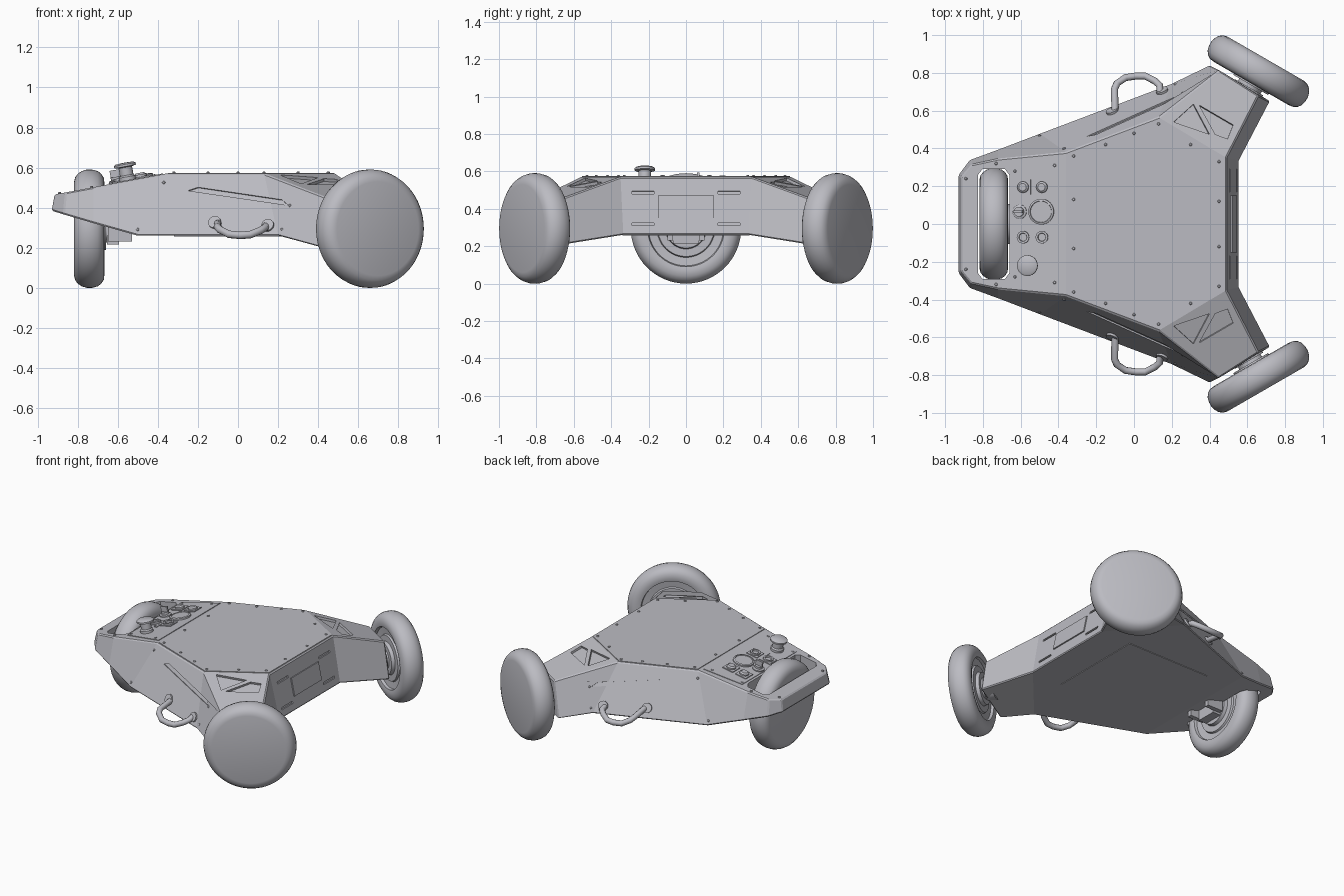
import bpy, bmesh, math
from mathutils import Vector, Matrix

if bpy.data.objects.get("Cube"):
    bpy.data.objects.remove(bpy.data.objects["Cube"])

grey = bpy.data.materials.new("light_grey")
grey.use_nodes = True
COLOUR = (0.50, 0.50, 0.54, 1)
grey.diffuse_color = COLOUR
grey.node_tree.nodes["Principled BSDF"].inputs["Base Color"].default_value = COLOUR


def finish(name, bm, smooth=False):
    bmesh.ops.recalc_face_normals(bm, faces=bm.faces[:])
    me = bpy.data.meshes.new(name)
    bm.to_mesh(me)
    bm.free()
    ob = bpy.data.objects.new(name, me)
    bpy.context.collection.objects.link(ob)
    me.materials.append(grey)
    if smooth:
        bpy.ops.object.select_all(action='DESELECT')
        ob.select_set(True)
        bpy.context.view_layer.objects.active = ob
        bpy.ops.object.shade_smooth_by_angle(angle=math.radians(35))
    return ob


def prism(bm, pts, up, down):
    """Extrude a flat outline outwards by up and inwards by down."""
    pts = [Vector(p) for p in pts]
    n = sum((a.cross(b) for a, b in zip(pts, pts[1:] + pts[:1])), Vector()).normalized()
    if n.dot(sum(pts, Vector()) / len(pts) - Vector((0, 0, 0.4))) < 0:
        n = -n
    hi = [bm.verts.new(p + n * up) for p in pts]
    lo = [bm.verts.new(p - n * down) for p in pts]
    bm.faces.new(hi)
    bm.faces.new(lo[::-1])
    for i in range(len(pts)):
        j = (i + 1) % len(pts)
        bm.faces.new((hi[i], lo[i], lo[j], hi[j]))


def plate(name, pts, up=0.004, down=0.004):
    bm = bmesh.new()
    prism(bm, pts, up, down)
    return finish(name, bm)


def lathe(name, profile, matrix, steps=64):
    """Spin (radius, height) points around local z."""
    bm = bmesh.new()
    vs = [bm.verts.new((r, 0, h)) for r, h in profile]
    es = [bm.edges.new(e) for e in zip(vs, vs[1:])]
    bmesh.ops.spin(bm, geom=vs + es, axis=(0, 0, 1), cent=(0, 0, 0),
                   angle=math.tau, steps=steps, use_duplicate=False)
    bmesh.ops.remove_doubles(bm, verts=bm.verts[:], dist=1e-5)
    bm.transform(matrix)
    return finish(name, bm, True)


def box(name, size, matrix):
    bm = bmesh.new()
    bmesh.ops.create_cube(bm, size=1)
    bm.transform(matrix @ Matrix.Diagonal((*size, 1)))
    return finish(name, bm)


def aim(loc, normal):
    return Matrix.Translation(loc) @ Vector(normal).to_track_quat('Z', 'Y').to_matrix().to_4x4()


# Surfaces of the hull as simple functions
def nose_z(x): return 0.57 + 0.1875 * (x + 0.36)
def side_y(x, z): return 0.516 + 0.3776 * x + 0.494 * (0.57 - z)
def rear_x(z): return 0.49 + 0.21 * (0.57 - z)
def arm_z(x, y): return 0.57 - 0.325 * ((x - 0.13) * 0.513 + (y - 0.565) * 0.858)


NOSE_N, SIDE_N = (-0.184, 0, 0.983), (-0.32, 0.85, 0.42)

# Hull: upper points t*, C-G and lower points o*, d-h on the left half
P = {"t0": (-0.915, 0.25, nose_z(-0.915)), "t1": (-0.86, 0.315, nose_z(-0.86)),
     "t2": (-0.72, 0.345, nose_z(-0.72)), "C": (-0.36, 0.38, 0.57),
     "D": (0.13, 0.565, 0.57), "E": (0.49, 0.35, 0.57),
     "F": (0.45, 0.815, arm_z(0.45, 0.815)), "G": (0.66, 0.68, arm_z(0.66, 0.68)),
     "o0": (-0.93, 0.26, 0.385), "o1": (-0.87, 0.34, 0.366), "o2": (-0.72, 0.395, 0.322),
     "d": (-0.50, 0.48, 0.26), "e": (0.20, 0.745, 0.26), "f": (0.40, 0.84, 0.205),
     "g": (0.72, 0.65, 0.21), "h": (0.555, 0.335, 0.26)}
half_faces = ["t0 t1 o1 o0", "t1 t2 o2 o1", "t2 C d o2", "C D e d", "D F f e",
              "F G g f", "E h g G", "D E G F", "e f g h"]
centre_faces = ["t0 o0", "t0 t1 t2 C", "C D E", "E h", "d e h", "o0 o1 o2 d"]
bm = bmesh.new()
V = {(k, s): bm.verts.new((x, s * y, z)) for k, (x, y, z) in P.items() for s in (1, -1)}
for f in half_faces:
    for s in (1, -1):
        bm.faces.new([V[k, s] for k in f.split()])
for f in centre_faces:
    ks = f.split()
    bm.faces.new([V[k, 1] for k in ks] + [V[k, -1] for k in ks[::-1]])
hull = finish("hull", bm)
bev = hull.modifiers.new("edge_bevel", 'BEVEL')
bev.width, bev.segments, bev.limit_method = 0.007, 1, 'ANGLE'

# Cutters: wheel slot, arm windows, side grooves and rear vents
bm = bmesh.new()
corner = [(0.06, 0.29), (0.083, 0.26)]
ring = corner + [(x, -y) for x, y in corner[::-1]]
ring += [(-x, -y) for x, y in ring]
prism(bm, [(-0.743 + x, y, 0.6) for x, y in ring], 0.2, 0.4)
for s in (1, -1):
    for tri in ([(0.21, 0.54), (0.315, 0.635), (0.40, 0.475)],
                [(0.345, 0.63), (0.525, 0.525), (0.495, 0.45), (0.43, 0.475)]):
        prism(bm, [(x, s * y, arm_z(x, y)) for x, y in tri], 0.02, 0.015)
    groove = [(-0.25, 0.485), (-0.20, 0.502), (0.22, 0.44), (0.25, 0.412)]
    prism(bm, [(x, s * side_y(x, z), z) for x, z in groove], 0.01, 0.008)
    for z in (0.31, 0.48):
        prism(bm, [(rear_x(c), s * y, c) for y, c in
                   ((0.17, z), (0.29, z), (0.29, z + 0.015), (0.17, z + 0.015))], 0.02, 0.012)
cutter = finish("hull_cutter", bm)
cutter.hide_render = True
cutter.hide_set(True)
cutter.display_type = 'WIRE'
cut = hull.modifiers.new("openings", 'BOOLEAN')
cut.object, cut.operation, cut.solver = cutter, 'DIFFERENCE', 'EXACT'

# Cover plates
top = [(-0.35, 0.372), (0.13, 0.555), (0.48, 0.345)]
plate("top_cover", [(x, y, 0.57) for x, y in top] + [(x, -y, 0.57) for x, y in top[::-1]])
plate("control_plate", [(x, y, nose_z(x)) for x, y in
                        ((-0.645, -0.30), (-0.645, 0.30), (-0.375, 0.34), (-0.375, -0.34))])
plate("rear_plate", [(rear_x(z), y, z) for y, z in
                     ((-0.15, 0.35), (0.15, 0.35), (0.15, 0.47), (-0.15, 0.47))], 0.008)
plate("bottom_cover", [(-0.32, -0.34, 0.26), (0.32, -0.34, 0.26), (0.32, 0.34, 0.26), (-0.32, 0.34, 0.26)])

# Wheels: flat outer disc, rounded tyre, stepped inner rim and hub
wheel = [(0, 0.075), (0.235, 0.075), (0.258, 0.069), (0.275, 0.056), (0.288, 0.036),
         (0.295, 0.012), (0.295, -0.015), (0.288, -0.042), (0.275, -0.06), (0.255, -0.073),
         (0.225, -0.077), (0.205, -0.073), (0.20, -0.055), (0.155, -0.05), (0.15, -0.062),
         (0.11, -0.062), (0.105, -0.085), (0.07, -0.085), (0.065, -0.125), (0, -0.125)]
lathe("front_wheel", wheel, aim((-0.743, 0, 0.295), (-1, 0, 0)))
for s, side in ((1, "left"), (-1, "right")):
    axis = Vector((0.5, 0.866 * s, 0))
    hub = Vector((0.66, 0.81 * s, 0.295))
    lathe(side + "_wheel", wheel, aim(hub, axis))
    lathe(side + "_axle", [(0, -0.16), (0.085, -0.16), (0.085, -0.1), (0, -0.1)], aim(hub, axis), 32)

    # Carrying handle
    cu = bpy.data.curves.new(side + "_handle", 'CURVE')
    cu.dimensions, cu.bevel_depth, cu.bevel_resolution, cu.use_fill_caps = '3D', 0.019, 3, True
    path = [(-0.10, 0.57, 0.325), (-0.103, 0.715, 0.305), (-0.09, 0.745, 0.29), (-0.045, 0.775, 0.267),
            (0.01, 0.783, 0.262), (0.06, 0.783, 0.265), (0.11, 0.757, 0.285), (0.135, 0.735, 0.30),
            (0.14, 0.66, 0.315)]
    sp = cu.splines.new('POLY')
    sp.points.add(len(path) - 1)
    for p, (x, y, z) in zip(sp.points, path):
        p.co = (x, y * s, z, 1)
    sp.use_smooth = True
    cu.materials.append(grey)
    bpy.context.collection.objects.link(bpy.data.objects.new(side + "_handle", cu))
    for x, z in ((-0.115, 0.325), (0.15, 0.31)):
        n = Vector(SIDE_N) * Vector((1, s, 1))
        lathe(side + "_handle_foot", [(0, -0.01), (0.032, -0.01), (0.032, 0.012), (0, 0.012)],
              aim((x, s * side_y(x, z), z), n), 20)

    # Screws on the sides and the covers
    screw = [(0, -0.004), (0.008, -0.004), (0.008, 0.003), (0.005, 0.006), (0, 0.006)]
    for x, z in ((-0.37, 0.525), (-0.50, 0.29), (0.22, 0.29), (0.26, 0.41)):
        lathe(side + "_side_screw", screw, aim((x, s * side_y(x, z), z), Vector(SIDE_N) * Vector((1, s, 1))), 10)
    for x, y in ((-0.32, 0.36), (-0.15, 0.42), (0.0, 0.48), (0.13, 0.53), (0.30, 0.42),
                 (0.45, 0.33), (0.45, 0.12), (-0.32, 0.13)):
        lathe(side + "_cover_screw", screw, aim((x, s * y, 0.574), (0, 0, 1)), 10)
    for x, y in ((-0.89, 0.24), (-0.73, 0.32), (-0.42, 0.31), (-0.63, 0.28)):
        lathe(side + "_nose_screw", screw, aim((x, s * y, nose_z(x) + 0.002), NOSE_N), 10)


# Controls on the sloping panel
def on_panel(x, y): return aim((x, y, nose_z(x)), NOSE_N)


lathe("stop_button", [(0, 0), (0.042, 0), (0.042, 0.02), (0.034, 0.028), (0.034, 0.068), (0.055, 0.072),
                      (0.055, 0.083), (0.045, 0.09), (0, 0.092)], on_panel(-0.55, -0.22), 32)
lathe("round_gauge", [(0, 0), (0.068, 0), (0.068, 0.014), (0.058, 0.018), (0.056, 0.013), (0, 0.013)],
      on_panel(-0.49, 0.065), 40)
lathe("key_switch", [(0, 0), (0.038, 0), (0.038, 0.012), (0.026, 0.016), (0.026, 0.03), (0, 0.03)],
      on_panel(-0.605, 0.065), 24)
box("key_grip", (0.012, 0.05, 0.04), on_panel(-0.605, 0.065) @ Matrix.Translation((0, 0, 0.045)))
for i, x in enumerate((-0.585, -0.485)):
    box("switch_base", (0.08, 0.08, 0.02), on_panel(x, 0.195))
    lathe("switch_knob", [(0, 0), (0.03, 0), (0.03, 0.02), (0.02, 0.028), (0, 0.028)], on_panel(x, 0.195), 20)
    box("socket_base", (0.08, 0.08, 0.018), on_panel(x, -0.07))
    lathe("socket_ring", [(0, 0), (0.033, 0), (0.033, 0.02), (0.022, 0.02), (0.02, 0.012), (0, 0.012)],
          on_panel(x, -0.07), 20)
box("socket_strip", (0.02, 0.14, 0.016), on_panel(-0.485, -0.07) @ Matrix.Translation((0, 0, 0)) @
    Matrix.Rotation(math.pi / 2, 4, 'Z') @ Matrix.Translation((-0.055, 0, 0)))

# Front wheel bracket under the nose
box("front_axle_block", (0.06, 0.14, 0.12), Matrix.Translation((-0.625, 0, 0.275)))
for s in (1, -1):
    box("front_bracket", (0.12, 0.03, 0.09), Matrix.Translation((-0.59, 0.085 * s, 0.275)))
